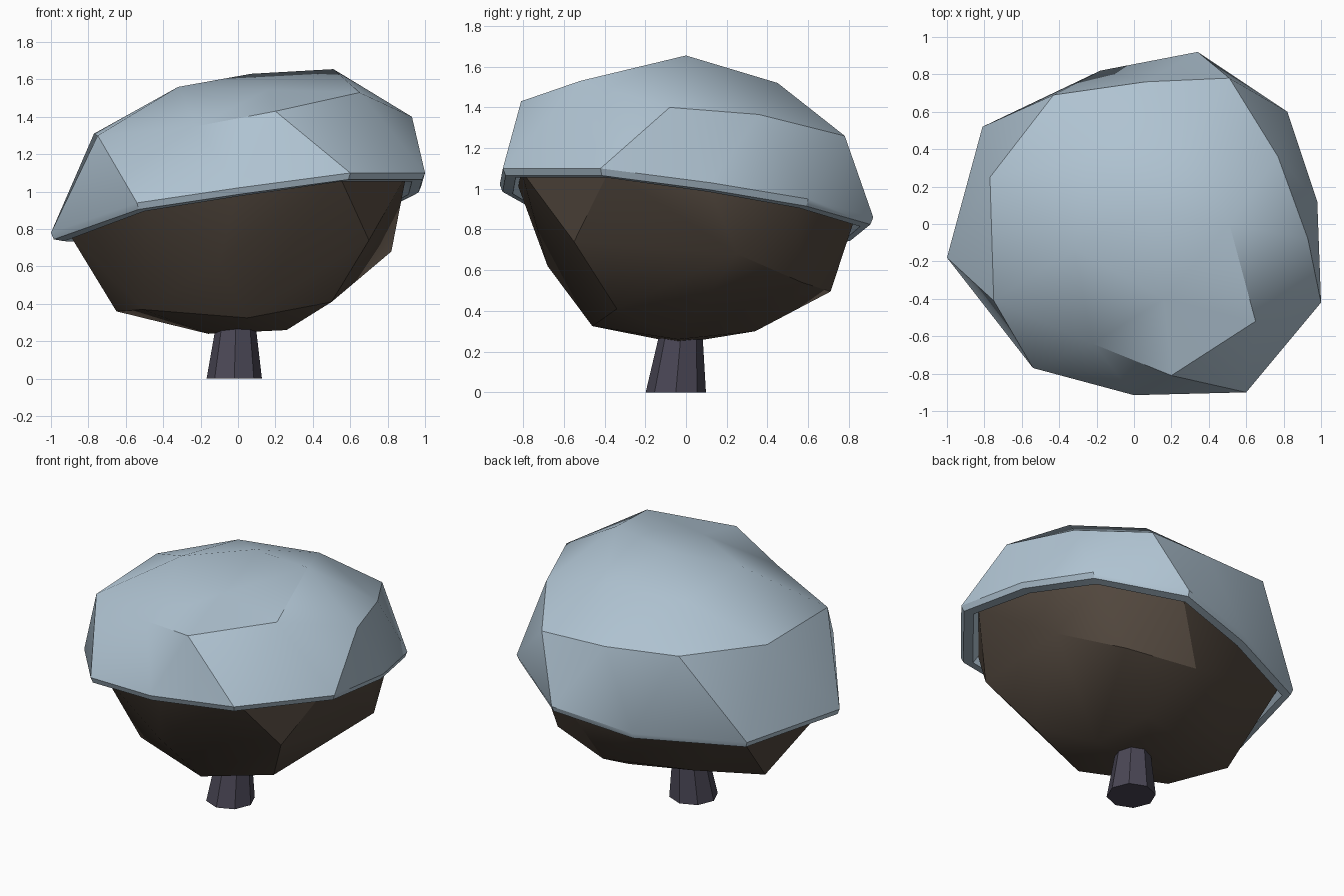
import bpy, bmesh, math
from mathutils import Vector

if "Cube" in bpy.data.objects:
    bpy.data.objects.remove(bpy.data.objects["Cube"])


def material(name, rgb):
    m = bpy.data.materials.new(name)
    m.diffuse_color = (*rgb, 1)
    m.use_nodes = True
    m.node_tree.nodes["Principled BSDF"].inputs["Base Color"].default_value = m.diffuse_color
    return m


BLUE = material("pale slate blue", (0.43, 0.545, 0.64))
BROWN = material("dark brown", (0.085, 0.064, 0.048))
PURPLE = material("dusky purple", (0.068, 0.062, 0.090))


def finish(bm, name, mat, angle=None):
    bmesh.ops.recalc_face_normals(bm, faces=bm.faces[:])
    me = bpy.data.meshes.new(name)
    bm.to_mesh(me)
    bm.free()
    me.materials.append(mat)
    ob = bpy.data.objects.new(name, me)
    bpy.context.collection.objects.link(ob)
    if angle:
        bpy.ops.object.select_all(action='DESELECT')
        ob.select_set(True)
        bpy.context.view_layer.objects.active = ob
        bpy.ops.object.shade_smooth_by_angle(angle=math.radians(angle))
    return ob


# tilted cap: dented upper half of a 10-segment icosphere
pole = (0.07, 0.07, 1.63)
crown = [(0.51, 0, 1.655), (0.28, 0.45, 1.52), (-0.25, 0.36, 1.50),
         (-0.32, -0.13, 1.56), (0.16, -0.4, 1.545)]
shoulder = [(0.93, -0.08, 1.40), (0.77, 0.36, 1.365), (0.51, 0.78, 1.26),
            (0.06, 0.76, 1.27), (-0.43, 0.69, 1.31), (-0.77, 0.25, 1.31),
            (-0.75, -0.41, 1.30), (-0.22, -0.64, 1.35), (0.2, -0.81, 1.43),
            (0.65, -0.52, 1.53)]
rim = [(0.98, 0.12, 1.03), (0.82, 0.6, 0.95), (0.34, 0.92, 0.86),
       (-0.18, 0.82, 0.78), (-0.81, 0.52, 0.775), (-1.0, -0.18, 0.78),
       (-0.54, -0.77, 0.94), (0.0, -0.915, 1.02), (0.6, -0.9, 1.10),
       (1.0, -0.42, 1.10)]


def scaled_rim(s, dz):
    return [(x * s, y * s, z + dz) for x, y, z in rim]


bm = bmesh.new()
top = bm.verts.new(pole)
c, s, e = [[bm.verts.new(p) for p in ring] for ring in (crown, shoulder, rim)]
for i in range(5):
    j = (i + 1) % 5
    a, m, b = s[2 * i], s[2 * i + 1], s[2 * j]
    for f in ((top, c[i], c[j]), (c[i], a, m), (c[i], m, c[j]), (c[j], m, b)):
        bm.faces.new(f)
for k in range(10):
    n = (k + 1) % 10
    bm.faces.new((s[k], e[k], s[n]))
    bm.faces.new((s[n], e[k], e[n]))
# thin lip turning under the rim
last = e
for scale, dz in ((0.985, -0.035), (0.93, -0.045), (0.88, 0.02)):
    ring = [bm.verts.new(p) for p in scaled_rim(scale, dz)]
    for k in range(10):
        n = (k + 1) % 10
        bm.faces.new((last[k], ring[k], ring[n], last[n]))
    last = ring
bm.faces.new(last)
finish(bm, "cap", BLUE, 30)

# faceted body below the cap
body = scaled_rim(0.90, -0.01) + [
    (-0.65, 0.1, 0.36), (0.11, 0.71, 0.495), (0.82, 0.25, 0.68),
    (0.18, 0.34, 0.30), (0.26, -0.04, 0.26), (0.5, -0.34, 0.41),
    (0.05, -0.46, 0.325), (-0.16, -0.03, 0.24), (-0.35, 0.42, 0.43),
    (0.70, -0.55, 0.74), (0.54, 0.57, 0.54), (-0.1, -0.68, 0.62),
    (-0.51, -0.29, 0.37)]
bm = bmesh.new()
for p in body:
    bm.verts.new(p)
hull = bmesh.ops.convex_hull(bm, input=bm.verts[:])
loose = [v for v in bm.verts if not v.link_faces]
bmesh.ops.delete(bm, geom=loose, context='VERTS')
finish(bm, "body", BROWN, 30)

# short tapered stem, eight sided
bm = bmesh.new()
bmesh.ops.create_cone(bm, cap_ends=True, segments=8, radius1=0.148,
                      radius2=0.098, depth=0.34)
for v in bm.verts:
    t = (v.co.z + 0.17) / 0.34
    v.co += Vector((-0.02 + 0.01 * t, -0.05 + 0.03 * t, 0.17))
finish(bm, "stem", PURPLE)
